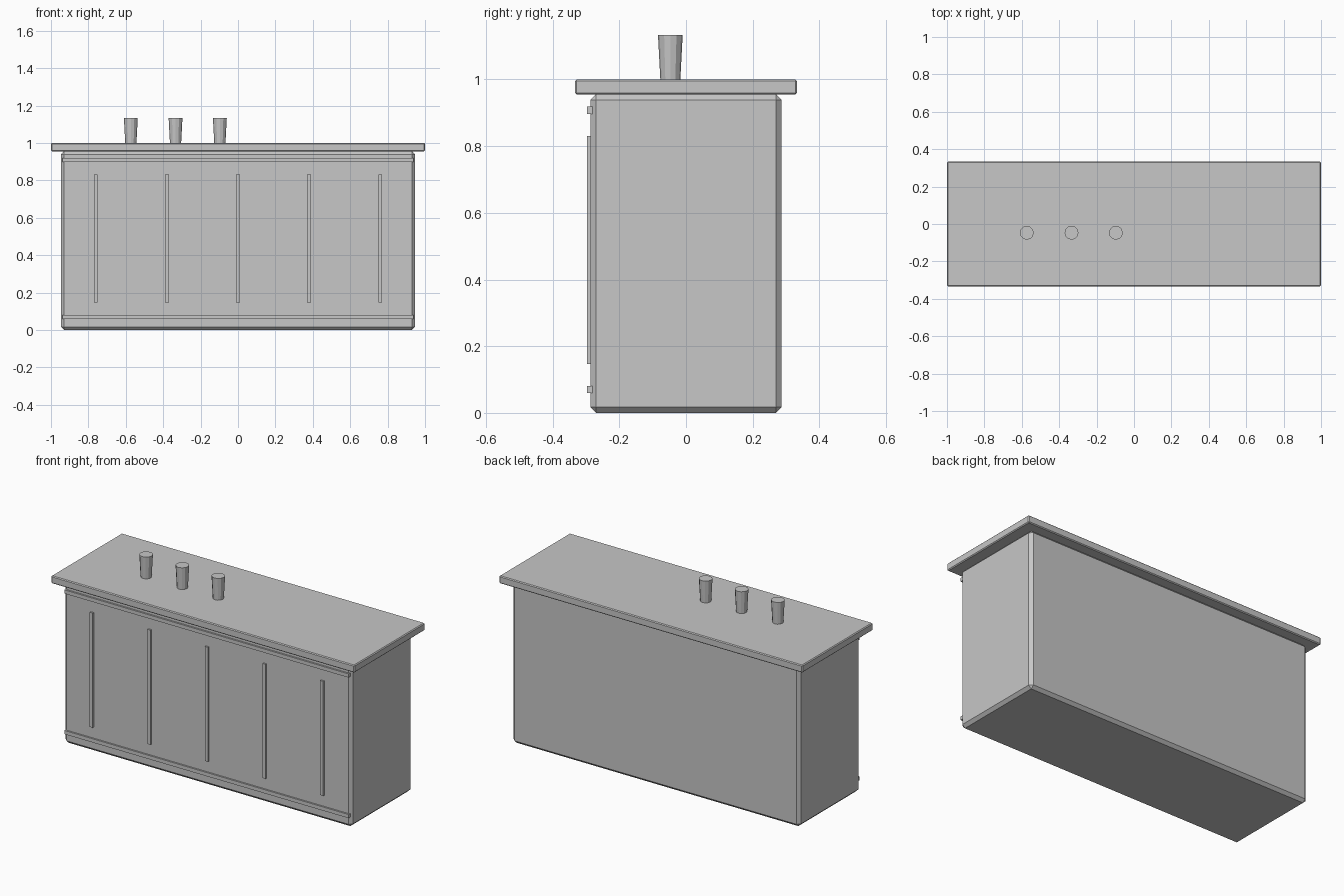
import bpy

if "Cube" in bpy.data.objects:
    bpy.data.objects.remove(bpy.data.objects["Cube"])

grey = bpy.data.materials.new("plain grey")
grey.diffuse_color = (0.57, 0.57, 0.57, 1)
grey.use_nodes = True
grey.node_tree.nodes["Principled BSDF"].inputs["Base Color"].default_value = grey.diffuse_color


def box(name, lo, hi, bevel=0.0):
    """Axis-aligned box between two corners, with an optional chamfer."""
    centre = [(a + b) / 2 for a, b in zip(lo, hi)]
    bpy.ops.mesh.primitive_cube_add(size=1, location=centre)
    ob = bpy.context.object
    ob.name = name
    ob.scale = [b - a for a, b in zip(lo, hi)]
    bpy.ops.object.transform_apply(location=False, rotation=False, scale=True)
    ob.data.materials.append(grey)
    if bevel:
        mod = ob.modifiers.new("chamfer", 'BEVEL')
        mod.width = bevel
        mod.segments = 1
    return ob


# Counter body and overhanging top
box("counter_body", (-0.947, -0.287, 0), (0.947, 0.287, 0.955), 0.017)
box("counter_top", (-1, -0.333, 0.955), (1, 0.333, 1.0), 0.005)

# Horizontal trims on the front
for name, z in (("lower_trim", 0.07), ("upper_trim", 0.908)):
    box(name, (-0.937, -0.297, z - 0.011), (0.937, -0.28, z + 0.011))

# Vertical ribs on the front
for i in range(5):
    x = (i - 2) * 0.38
    box(f"front_rib_{i + 1}", (x - 0.01, -0.297, 0.147), (x + 0.01, -0.28, 0.83))

# Tapered cups standing on the top
for i, x in enumerate((-0.573, -0.334, -0.097)):
    bpy.ops.mesh.primitive_cone_add(vertices=12, radius1=0.03, radius2=0.037,
                                    depth=0.133, location=(x, -0.047, 1.0665))
    cup = bpy.context.object
    cup.name = f"cup_{i + 1}"
    cup.data.materials.append(grey)
